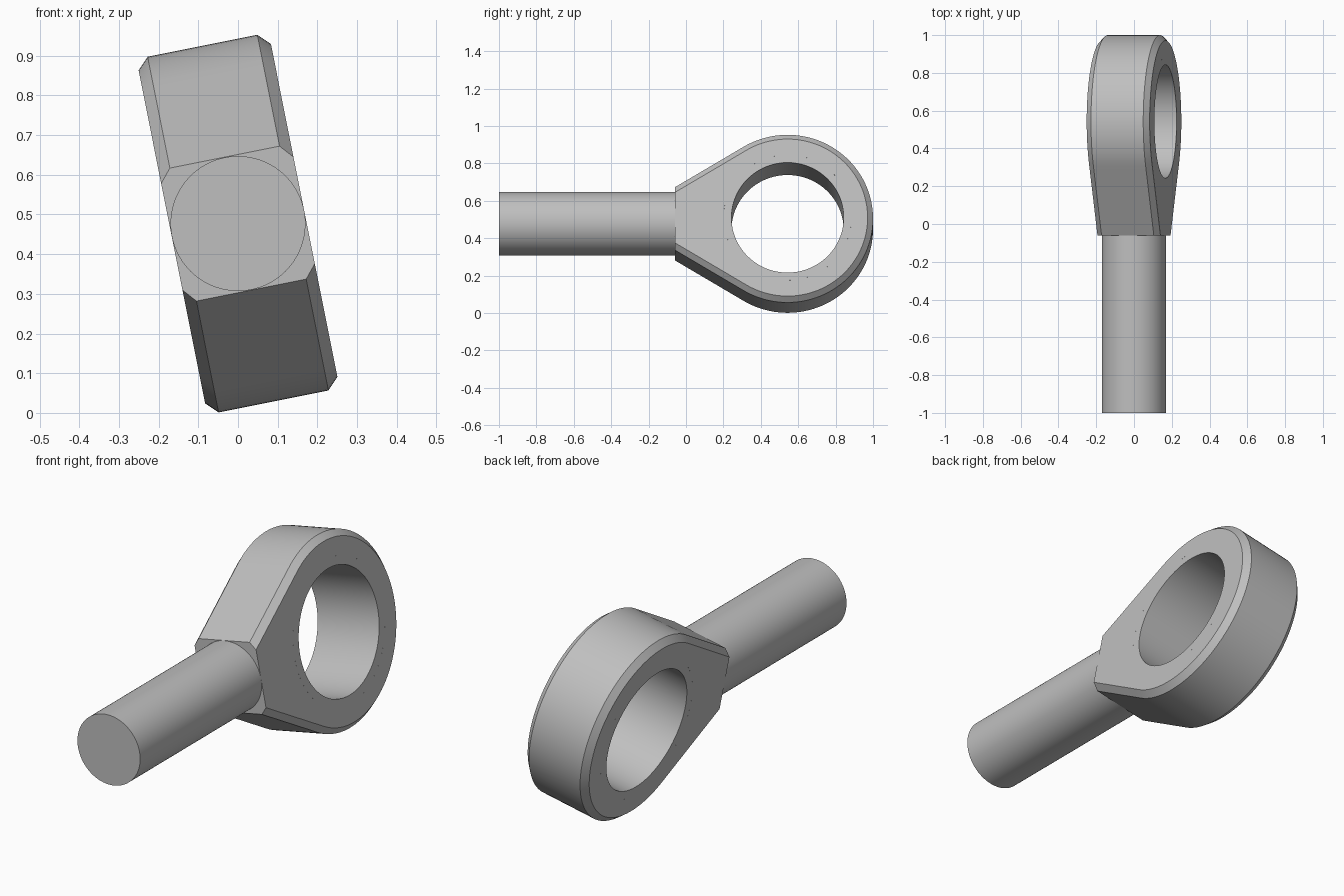
import bpy, bmesh, math
from math import sin, cos, tan, pi, radians

cube = bpy.data.objects.get("Cube")
if cube:
    bpy.data.objects.remove(cube, do_unlink=True)

TILT = radians(-11.3)      # roll of the whole part about its shank
AXIS_Z = 0.477             # height of the shank axis
EYE_Y, EYE_R = 0.543, 0.457
NECK_Y, TAPER = -0.06, radians(31)
HALF, CHAMFER = 0.17, 0.029
LINER_R, BORE_R, ROD_R = 0.342, 0.30, 0.17

steel = bpy.data.materials.new("steel grey")
steel.use_nodes = True
colour = (0.52, 0.52, 0.52, 1)
steel.diffuse_color = colour
steel.node_tree.nodes["Principled BSDF"].inputs["Base Color"].default_value = colour


def finish(bm, name):
    """Turn a bmesh into a tilted, smooth-shaded steel object."""
    bmesh.ops.recalc_face_normals(bm, faces=bm.faces)
    mesh = bpy.data.meshes.new(name)
    bm.to_mesh(mesh)
    bm.free()
    mesh.materials.append(steel)
    ob = bpy.data.objects.new(name, mesh)
    bpy.context.collection.objects.link(ob)
    ob.location = (0, 0, AXIS_Z)
    ob.rotation_euler = (0, TILT, 0)
    bpy.ops.object.select_all(action="DESELECT")
    ob.select_set(True)
    bpy.context.view_layer.objects.active = ob
    bpy.ops.object.shade_smooth_by_angle(angle=radians(30))
    return ob


def loft(name, rings):
    """Join closed rings of equal length into one endless skin."""
    bm = bmesh.new()
    loops = [[bm.verts.new(p) for p in ring] for ring in rings]
    for a, b in zip(loops, loops[1:] + loops[:1]):
        for i in range(len(a)):
            j = (i + 1) % len(a)
            bm.faces.new((a[i], a[j], b[j], b[i]))
    return finish(bm, name)


def outline(inset):
    """Teardrop outline (y, z) about the eye centre, moved inward by inset."""
    r = EYE_R - inset
    dy = NECK_Y - EYE_Y
    h = r / cos(TAPER) + dy * tan(TAPER)
    end = pi / 2 + TAPER
    ty, tz = r * cos(end), r * sin(end)
    pts = [(r * cos(t), r * sin(t))
           for t in (-end + 2 * end * i / 80 for i in range(81))]
    pts += [(ty + (dy - ty) * k / 12, tz + (h - tz) * k / 12) for k in range(1, 13)]
    pts += [(dy, h - 2 * h * k / 12) for k in range(1, 12)]
    pts += [(dy + (ty - dy) * k / 12, -h - (tz - h) * k / 12) for k in range(12)]
    return pts


def place(pts, x):
    return [(x, EYE_Y + y, z) for y, z in pts]


def circle(r, n=96):
    return [(r * cos(2 * pi * i / n), r * sin(2 * pi * i / n)) for i in range(n)]


# Eye head: chamfered teardrop with a round seat for the liner
full, small = outline(0), outline(CHAMFER)
seat = [(LINER_R * y / math.hypot(y, z), LINER_R * z / math.hypot(y, z)) for y, z in small]
edge = HALF - CHAMFER
loft("eye_head", [place(seat, -HALF), place(small, -HALF), place(full, -edge),
                  place(full, edge), place(small, HALF), place(seat, HALF)])

# Liner ring, flush with both sides of the head
loft("bore_liner", [place(circle(r), x) for r, x in
                    ((LINER_R, -HALF), (LINER_R, HALF), (BORE_R, HALF), (BORE_R, -HALF))])

# Round shank running forward from the neck
bm = bmesh.new()
bmesh.ops.create_cone(bm, cap_ends=True, segments=96, radius1=ROD_R, radius2=ROD_R,
                      depth=NECK_Y + 0.01 + 1)
for v in bm.verts:
    x, y, z = v.co
    v.co = (x, z + (NECK_Y + 0.01 - 1) / 2, y)
finish(bm, "shank")
